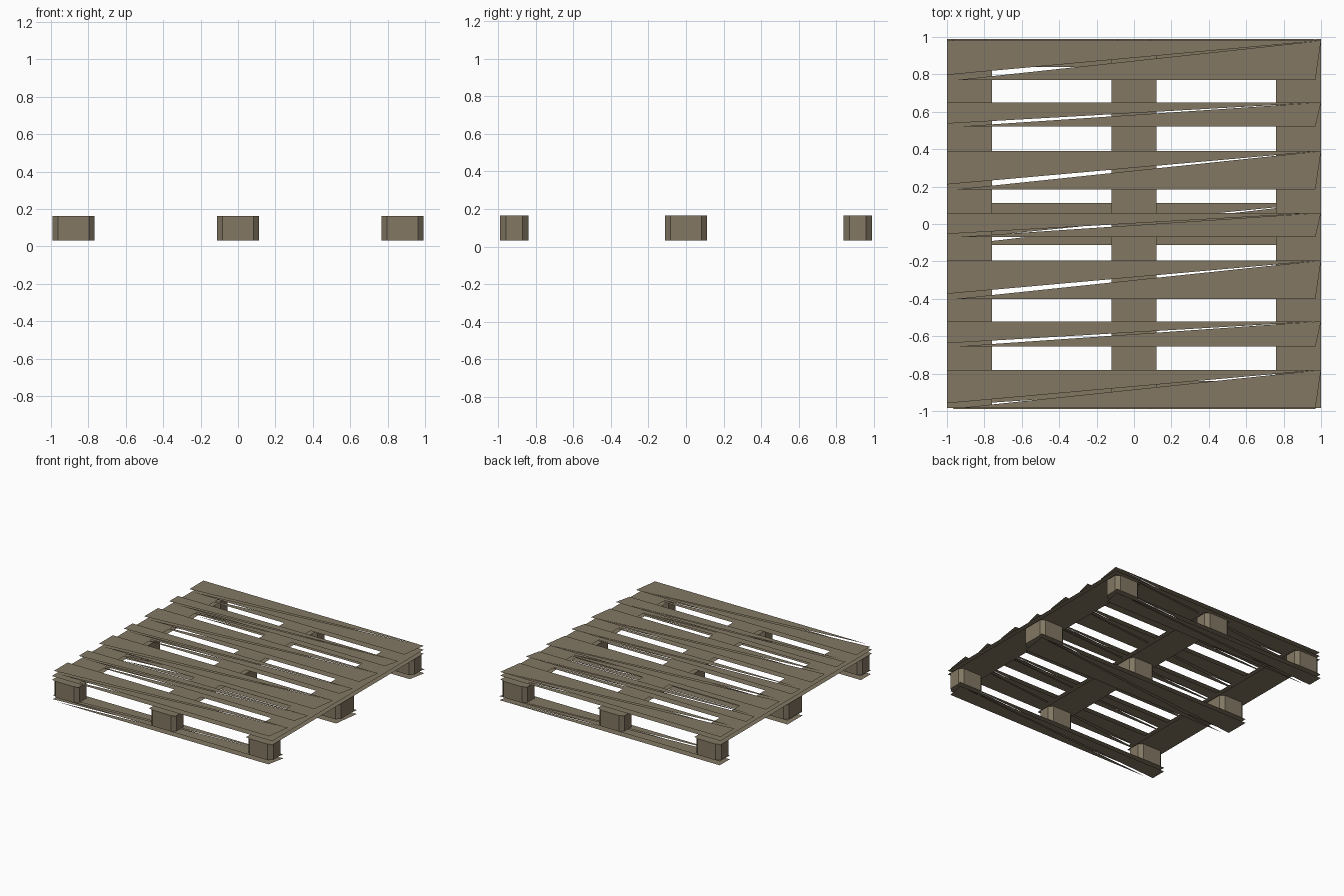
import bpy
import bmesh

cube = bpy.data.objects.get("Cube")
if cube:
    bpy.data.objects.remove(cube, do_unlink=True)

# One weathered wood colour for the whole pallet
wood = bpy.data.materials.new("weathered_wood")
wood.use_nodes = True
colour = (0.225, 0.185, 0.125, 1)
wood.diffuse_color = colour
wood.node_tree.nodes["Principled BSDF"].inputs["Base Color"].default_value = colour

# Heights of the layers, from the ground up
GROUND, BLOCK_LOW, BLOCK_TOP, DECK_LOW, DECK_TOP = 0, 0.032, 0.164, 0.196, 0.228
EDGE = 0.03


def make_object(name, bm):
    mesh = bpy.data.meshes.new(name)
    bm.to_mesh(mesh)
    bm.free()
    mesh.materials.append(wood)
    obj = bpy.data.objects.new(name, mesh)
    bpy.context.collection.objects.link(obj)


def sheet(bm, outline, z, up):
    face = bm.faces.new([bm.verts.new((x, y, z)) for x, y in outline])
    if not up:
        face.normal_flip()


def split_board(name, low, high, z_low, z_top):
    """Open-edged board: upper and lower sheets, each with a thin diagonal crack."""
    bm = bmesh.new()
    crack = low + 0.13 * (high - low)
    for z, up in ((z_low, False), (z_top, True)):
        sheet(bm, [(-1, crack), (1, high), (-1, high)], z, up)
        sheet(bm, [(-0.95, low), (0.97, low), (1, high)], z, up)
    make_object(name, bm)


def stringer(name, left, right):
    bm = bmesh.new()
    outline = [(left, -0.985), (right, -0.985), (right, 0.98), (left, 0.98)]
    sheet(bm, outline, BLOCK_TOP, False)
    sheet(bm, outline, DECK_LOW, True)
    make_object(name, bm)


def block(name, x, y, half_x, half_y):
    """Spacer block with its upright edges cut off."""
    bm = bmesh.new()
    outline = []
    for sx, sy in ((1, 1), (-1, 1), (-1, -1), (1, -1)):
        pair = [(x + sx * half_x, y + sy * (half_y - EDGE)),
                (x + sx * (half_x - EDGE), y + sy * half_y)]
        outline += pair if sx == sy else pair[::-1]
    sheet(bm, outline, BLOCK_LOW, True)
    up = bmesh.ops.extrude_face_region(bm, geom=bm.faces[:])
    verts = [v for v in up["geom"] if isinstance(v, bmesh.types.BMVert)]
    bmesh.ops.translate(bm, verts=verts, vec=(0, 0, BLOCK_TOP - BLOCK_LOW))
    bmesh.ops.recalc_face_normals(bm, faces=bm.faces)
    make_object(name, bm)


# Deck boards, front to back, alternating wide and narrow
deck = [(-0.985, -0.78), (-0.655, -0.52), (-0.40, -0.195), (-0.07, 0.06),
        (0.185, 0.39), (0.52, 0.65), (0.77, 0.98)]
for i, (low, high) in enumerate(deck):
    split_board(f"deck_board_{i + 1}", low, high, DECK_LOW, DECK_TOP)

# Stringers under the deck
columns = (("right", -0.88), ("middle", 0), ("left", 0.88))
for side, x in columns:
    stringer(f"{side}_stringer", x - 0.12, x + 0.12)

# Bottom boards and the blocks that stand on them
for row, y, half in (("front", -0.915, 0.075), ("centre", 0, 0.113), ("back", 0.915, 0.075)):
    split_board(f"{row}_bottom_board", y - half, y + half, GROUND, BLOCK_LOW)
    for side, x in columns:
        block(f"{row}_{side}_block", x, y, 0.113, half)
